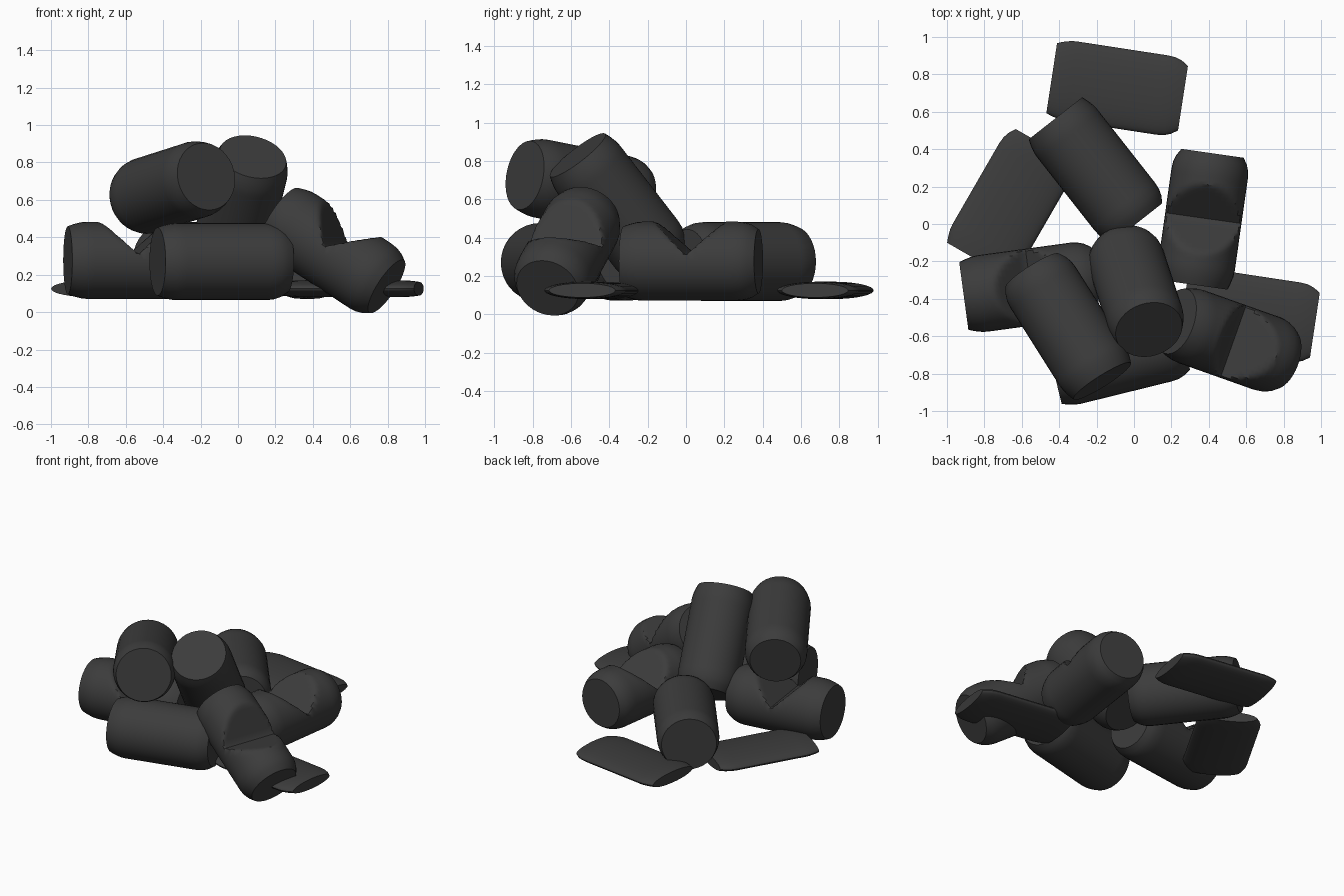
import bpy, bmesh, math
from mathutils import Vector, Matrix

if "Cube" in bpy.data.objects:
    bpy.data.objects.remove(bpy.data.objects["Cube"])

SIDES = 36
LENGTH = 0.71

mat = bpy.data.materials.new("dark_metal")
mat.diffuse_color = (0.045, 0.045, 0.045, 1)
mat.use_nodes = True
mat.node_tree.nodes["Principled BSDF"].inputs["Base Color"].default_value = mat.diffuse_color

# Can outline: (distance along axis, radius), flat base to tapered neck
PROFILE = [(0, 0.182), (0.03, 0.193), (0.07, 0.203), (0.1, 0.206)]
PROFILE += [(0.1 + 0.02 * i, 0.206) for i in range(1, 26)]
PROFILE += [(0.64, 0.202), (0.675, 0.19), (LENGTH, 0.168)]


def can(name, base, tip, squash=1.0, dent=False):
    """Can from base centre towards tip; squash flattens it, dent notches the top."""
    base = Vector(base)
    axis = (Vector(tip) - base).normalized()
    side = Vector((0, 0, 1)).cross(axis).normalized()
    up = axis.cross(side)
    bm = bmesh.new()
    rings = []
    for s, r in PROFILE:
        ring = []
        for k in range(SIDES):
            a = 2 * math.pi * k / SIDES
            u, v = r * math.cos(a), r * math.sin(a)
            if dent:
                v = min(v, 0.03 + 0.95 * abs(s - LENGTH / 2))
            if squash < 1:
                u *= 1.04
            ring.append(bm.verts.new(base + axis * s + side * u + up * v * squash))
        rings.append(ring)
    for r0, r1 in zip(rings, rings[1:]):
        for k in range(SIDES):
            j = (k + 1) % SIDES
            bm.faces.new((r0[k], r0[j], r1[j], r1[k]))
    bm.faces.new(rings[0][::-1])
    bm.faces.new(rings[-1])
    bmesh.ops.recalc_face_normals(bm, faces=bm.faces)
    me = bpy.data.meshes.new(name)
    bm.to_mesh(me)
    bm.free()
    ob = bpy.data.objects.new(name, me)
    bpy.context.collection.objects.link(ob)
    me.materials.append(mat)
    bpy.ops.object.select_all(action='DESELECT')
    ob.select_set(True)
    bpy.context.view_layer.objects.active = ob
    bpy.ops.object.shade_smooth_by_angle(angle=math.radians(35))


# Flattened cans on the ground
FLAT = 0.22
can("flat_can_back", (-0.44, 0.78, 0.125), (0.265, 0.672, 0.125), FLAT)
can("flat_can_left", (-0.835, -0.195, 0.125), (-0.48, 0.42, 0.125), FLAT)
can("flat_can_right", (0.265, -0.435, 0.125), (0.967, -0.541, 0.125), FLAT)

# Intact cans lying on their sides
can("lying_can_front", (-0.43, -0.785, 0.27), (0.26, -0.615, 0.27))
can("lying_can_back", (-0.42, 0.565, 0.275), (0.02, 0.005, 0.275))

# Dented cans
can("dented_can_left", (-0.91, -0.385, 0.277), (-0.21, -0.29, 0.277), dent=True)
can("dented_can_right", (0.32, -0.325, 0.277), (0.42, 0.378, 0.277), dent=True)
can("dented_can_tilted", (0.225, -0.52, 0.51), (0.775, -0.715, 0.15), dent=True)

# Tilted cans on top of the heap
can("top_can_left", (-0.17, -0.84, 0.725), (-0.53, -0.27, 0.61))
can("top_can_middle", (0.08, -0.565, 0.83), (-0.06, -0.14, 0.28))
